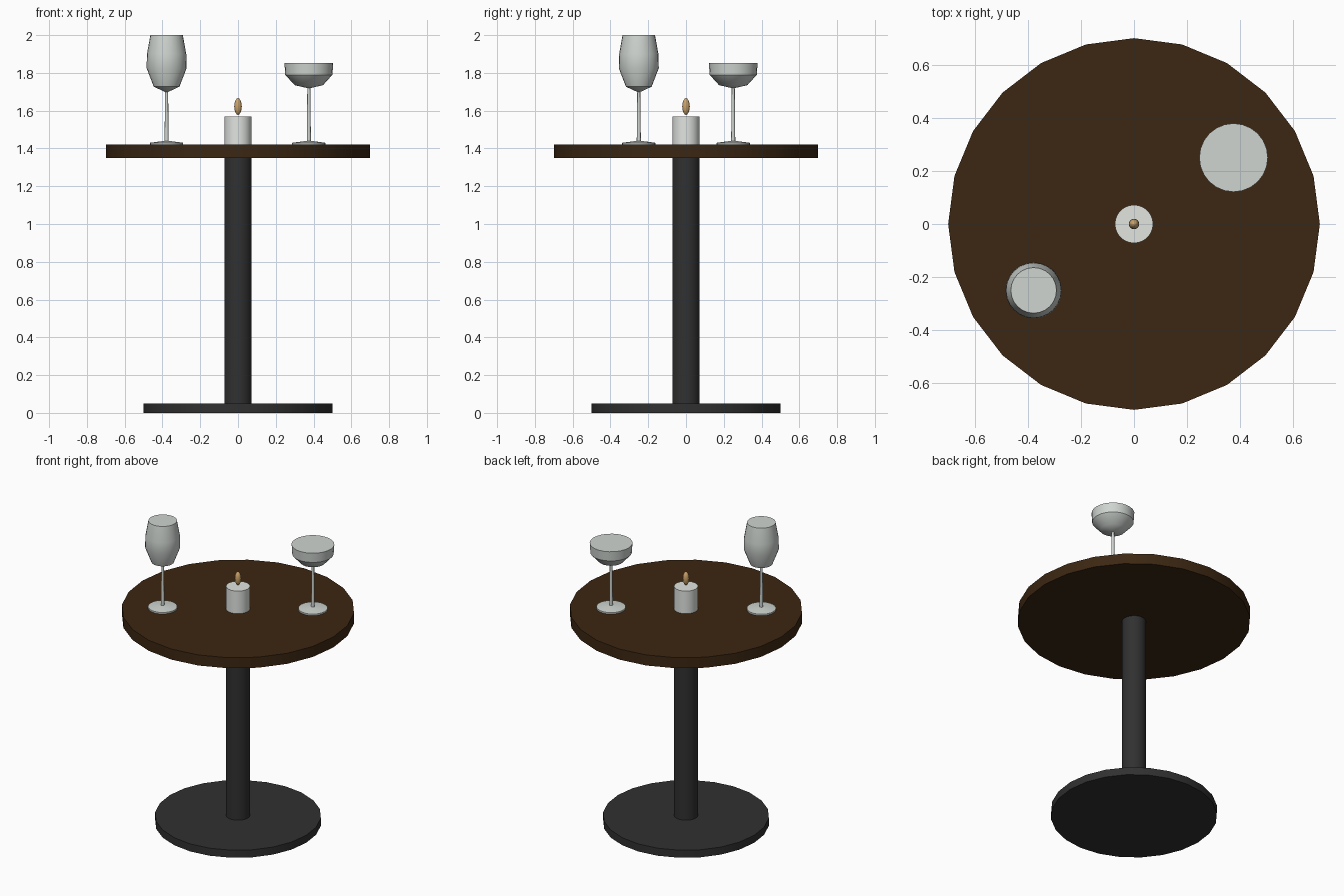
import bpy
import math

cube = bpy.data.objects.get("Cube")
if cube:
    bpy.data.objects.remove(cube)


def material(name, color):
    m = bpy.data.materials.new(name)
    m.use_nodes = True
    rgba = (*color, 1.0)
    m.diffuse_color = rgba
    m.node_tree.nodes["Principled BSDF"].inputs["Base Color"].default_value = rgba
    return m


WOOD = material("dark wood", (0.045, 0.02, 0.006))
METAL = material("black metal", (0.03, 0.03, 0.03))
GLASS = material("pale glass", (0.62, 0.66, 0.63))
WAX = material("white wax", (0.75, 0.78, 0.74))
FLAME = material("flame", (0.6, 0.36, 0.14))


def lathe(name, profile, mat, sides=24, x=0, y=0, angle=35):
    """Revolve (radius, height) points, listed bottom to top, and cap both ends."""
    verts, faces = [], []
    for r, z in profile:
        for i in range(sides):
            a = math.tau * i / sides
            verts.append((r * math.cos(a), r * math.sin(a), z))
    for k in range(len(profile) - 1):
        for i in range(sides):
            j = (i + 1) % sides
            low, high = k * sides, (k + 1) * sides
            faces.append((low + i, low + j, high + j, high + i))
    faces.append(tuple(reversed(range(sides))))
    faces.append(tuple(range(len(verts) - sides, len(verts))))
    mesh = bpy.data.meshes.new(name)
    mesh.from_pydata(verts, [], faces)
    mesh.materials.append(mat)
    obj = bpy.data.objects.new(name, mesh)
    obj.location = (x, y, 0)
    bpy.context.collection.objects.link(obj)
    bpy.ops.object.select_all(action="DESELECT")
    obj.select_set(True)
    bpy.context.view_layer.objects.active = obj
    bpy.ops.object.shade_smooth_by_angle(angle=math.radians(angle))
    return obj


# Table
lathe("table_base", [(0.5, 0), (0.5, 0.05)], METAL)
lathe("table_column", [(0.072, 0.05), (0.072, 1.35)], METAL)
lathe("table_top", [(0.7, 1.35), (0.7, 1.42)], WOOD)

# Candle and flame
lathe("candle", [(0.072, 1.42), (0.072, 1.57)], WAX)
flame = [(max(0.001, 0.02 * math.sin(math.pi * k / 8)),
          1.622 - 0.044 * math.cos(math.pi * k / 8)) for k in range(9)]
lathe("candle_flame", flame, FLAME, sides=12, angle=60)

# Glasses: shared foot and stem, different bowls
FOOT = [(0.088, 1.42), (0.088, 1.43), (0.014, 1.44)]


def drinking_glass(name, x, y, bowl):
    stem_top = bowl[0][1]
    lathe(name + "_foot", FOOT, GLASS, x=x, y=y)
    lathe(name + "_stem", [(0.011, 1.435), (0.008, stem_top + 0.005)], GLASS, sides=12, x=x, y=y)
    lathe(name + "_bowl", bowl, GLASS, x=x, y=y)


drinking_glass("wine_glass", -0.378, -0.25,
               [(0.01, 1.7), (0.068, 1.727), (0.106, 1.825), (0.104, 1.9), (0.086, 2.0)])
drinking_glass("coupe_glass", 0.375, 0.25,
               [(0.01, 1.72), (0.075, 1.735), (0.125, 1.79), (0.129, 1.853)])
